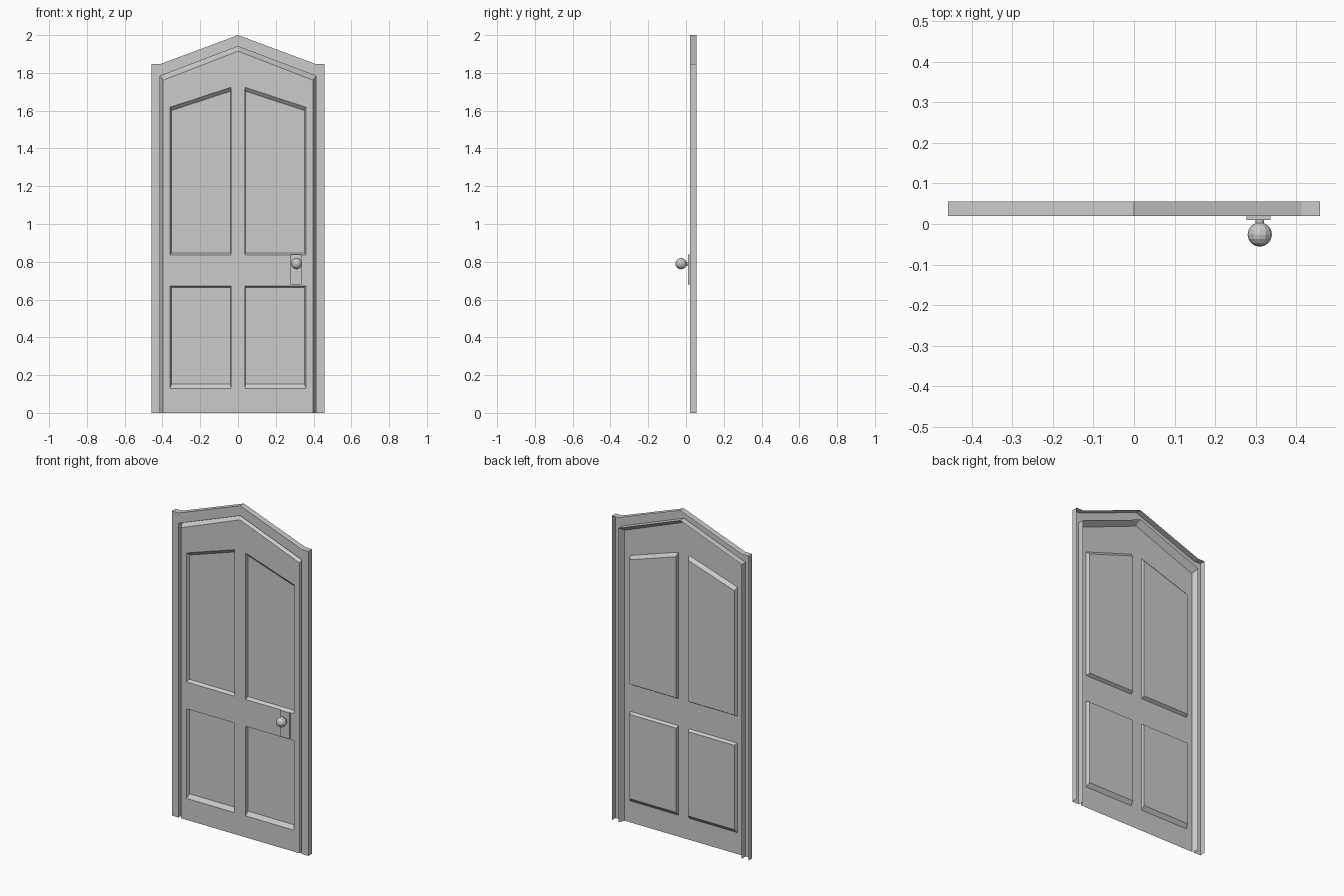
import bpy, bmesh, math

if "Cube" in bpy.data.objects:
    bpy.data.objects.remove(bpy.data.objects["Cube"])

FRONT, BACK, RECESS = 0.02, 0.056, 0.038


def sheet(name, faces, mirror=True):
    """Mesh from a list of polygons, welded, optionally mirrored across x."""
    bm = bmesh.new()
    for poly in faces:
        bm.faces.new([bm.verts.new(p) for p in poly])
    bmesh.ops.remove_doubles(bm, verts=bm.verts, dist=1e-4)
    bmesh.ops.recalc_face_normals(bm, faces=bm.faces)
    # front faces must look towards -y
    front = max(bm.faces, key=lambda f: f.calc_area())
    front.normal_update()
    if front.normal.y > 0:
        bmesh.ops.reverse_faces(bm, faces=bm.faces)
    me = bpy.data.meshes.new(name)
    bm.to_mesh(me)
    bm.free()
    ob = bpy.data.objects.new(name, me)
    bpy.context.collection.objects.link(ob)
    if mirror:
        ob.modifiers.new("mirror", 'MIRROR').merge_threshold = 1e-4
    return ob


def at(points, y):
    return [(x, y, z) for x, z in points]


def strip(a, b, closed=False):
    """Quads joining two matching point rows."""
    n = len(a)
    return [[a[i], a[(i + 1) % n], b[(i + 1) % n], b[i]]
            for i in range(n if closed else n - 1)]


# frame: hollow channel, right half
outer = [(0.458, 0), (0.458, 1.846), (0.413, 1.846), (0, 2.0)]
inner = [(0.413, 0), (0.413, 1.783), (0, 1.94)]
edge = [(0.397, 0), (0.397, 1.761), (0, 1.915)]
sheet("door_frame",
      strip(at(outer, BACK), at(outer, FRONT))
      + [at(outer + inner[::-1], FRONT)]
      + strip(at(inner, FRONT), at(inner, BACK)))

# door leaf: slanted rim, stiles, rails and two recessed panels per half
XA, XB, XE = 0.037, 0.36, 0.397


def top(x):
    return 1.915 - x * (1.915 - 1.761) / XE


lower = [(XA, 0.13), (XB, 0.13), (XB, 0.673), (XA, 0.673)]
lower_in = [(XA + .003, 0.153), (XB - .009, 0.153), (XB - .009, 0.664), (XA + .003, 0.664)]
upper = [(XA, 0.836), (XB, 0.836), (XB, 1.618), (XA, 1.724)]
upper_in = [(XA + .003, 0.847), (XB - .009, 0.847), (XB - .009, 1.601), (XA + .003, 1.703)]

flat = [
    [(0, 0), (XA, 0), lower[0], lower[3], upper[0], upper[3], (XA, top(XA)), (0, top(0))],
    [(XB, 0), (XE, 0), (XE, top(XE)), (XB, top(XB)), upper[2], upper[1], lower[2], lower[1]],
    [(XA, 0), (XB, 0), lower[1], lower[0]],
    [lower[3], lower[2], upper[1], upper[0]],
    [upper[3], upper[2], (XB, top(XB)), (XA, top(XA))],
]
faces = [at(f, FRONT) for f in flat]
faces += strip(at(inner, BACK), at(edge, FRONT))
for rim, floor in ((lower, lower_in), (upper, upper_in)):
    faces += strip(at(rim, FRONT), at(floor, RECESS), True)
    faces.append(at(floor, RECESS))
sheet("door_leaf", faces)

# lock plate
bpy.ops.mesh.primitive_cube_add(size=1, location=(0.307, 0.015, 0.759))
plate = bpy.context.object
plate.name = "lock_plate"
plate.scale = (0.06, 0.01, 0.158)

# knob neck and knob, axis along y
side = (math.pi / 2, 0, 0)
bpy.ops.mesh.primitive_cylinder_add(vertices=12, radius=0.01, depth=0.02,
                                    location=(0.31, 0.003, 0.79), rotation=side)
bpy.context.object.name = "knob_neck"
bpy.ops.mesh.primitive_uv_sphere_add(segments=12, ring_count=8, radius=0.03,
                                     location=(0.31, -0.026, 0.79), rotation=side)
bpy.context.object.name = "door_knob"
